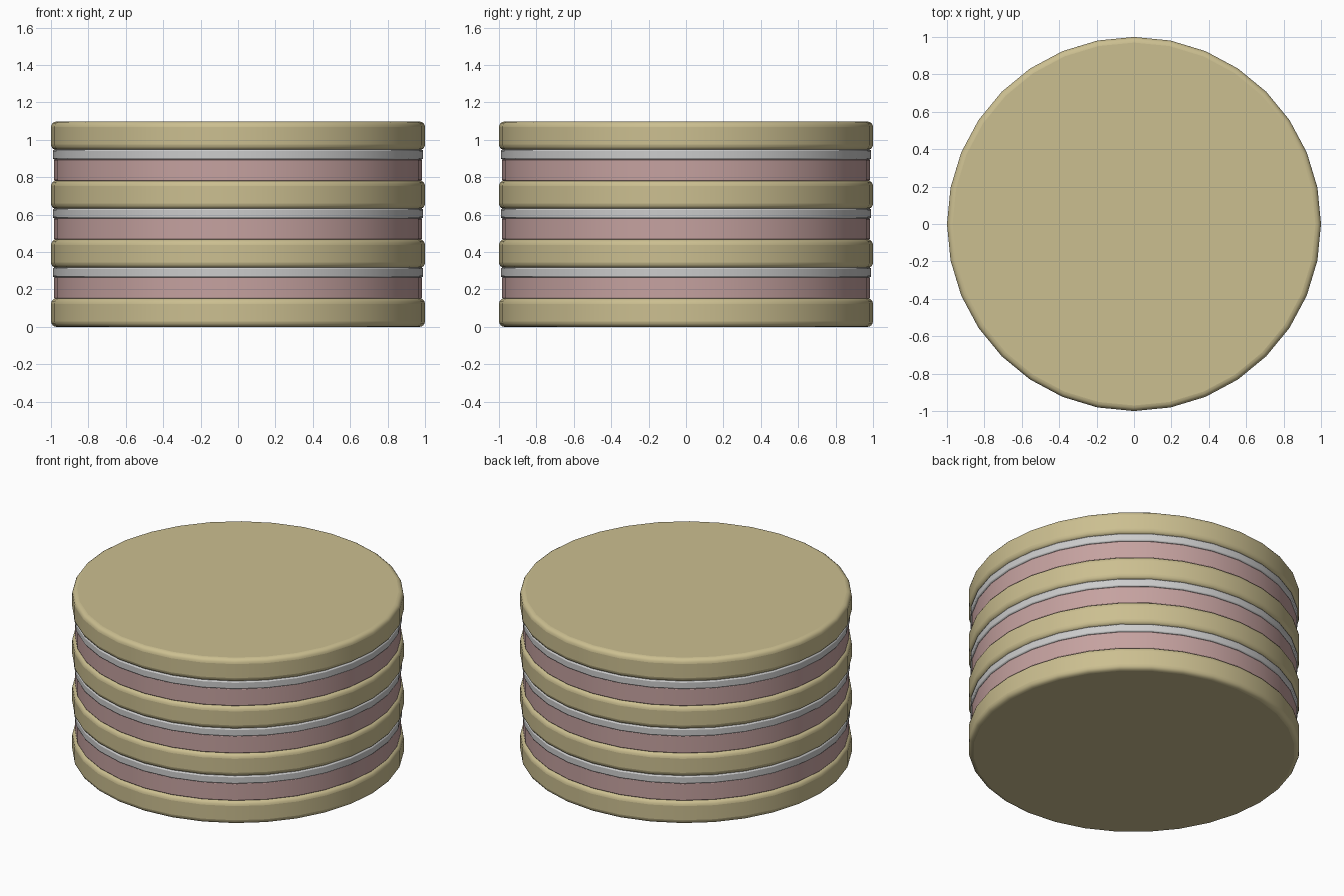
import bpy, math

if "Cube" in bpy.data.objects:
    bpy.data.objects.remove(bpy.data.objects["Cube"])

SIDES = 32
PERIOD = 0.315      # height of one sponge + filling + cream
SPONGE_H = 0.153


def material(name, rgb):
    m = bpy.data.materials.new(name)
    m.diffuse_color = (*rgb, 1)
    m.use_nodes = True
    m.node_tree.nodes["Principled BSDF"].inputs["Base Color"].default_value = m.diffuse_color
    return m


sponge_mat = material("sponge", (0.60, 0.52, 0.28))
jam_mat = material("jam", (0.56, 0.36, 0.35))
cream_mat = material("cream", (0.62, 0.63, 0.65))


def disc(name, radius, z0, z1, bevel, segments, mat):
    """Round layer between two heights with softened rims."""
    bpy.ops.mesh.primitive_cylinder_add(vertices=SIDES, radius=radius, depth=z1 - z0,
                                        location=(0, 0, (z0 + z1) / 2))
    ob = bpy.context.object
    ob.name = name
    ob.data.materials.append(mat)
    mod = ob.modifiers.new("rim", 'BEVEL')
    mod.width = bevel
    mod.segments = segments
    mod.limit_method = 'ANGLE'
    mod.angle_limit = math.radians(40)
    bpy.ops.object.shade_smooth_by_angle(angle=math.radians(50))
    return ob


for i in range(4):
    z = i * PERIOD
    # sponge layer
    disc(f"sponge_layer_{i + 1}", 1.0, z, z + SPONGE_H, 0.03, 4, sponge_mat)
    if i < 3:
        # jam filling and the thin cream sheet above it
        disc(f"jam_layer_{i + 1}", 0.983, z + SPONGE_H - 0.003, z + 0.267, 0.006, 2, jam_mat)
        disc(f"cream_layer_{i + 1}", 0.99, z + 0.265, z + PERIOD + 0.002, 0.008, 2, cream_mat)
